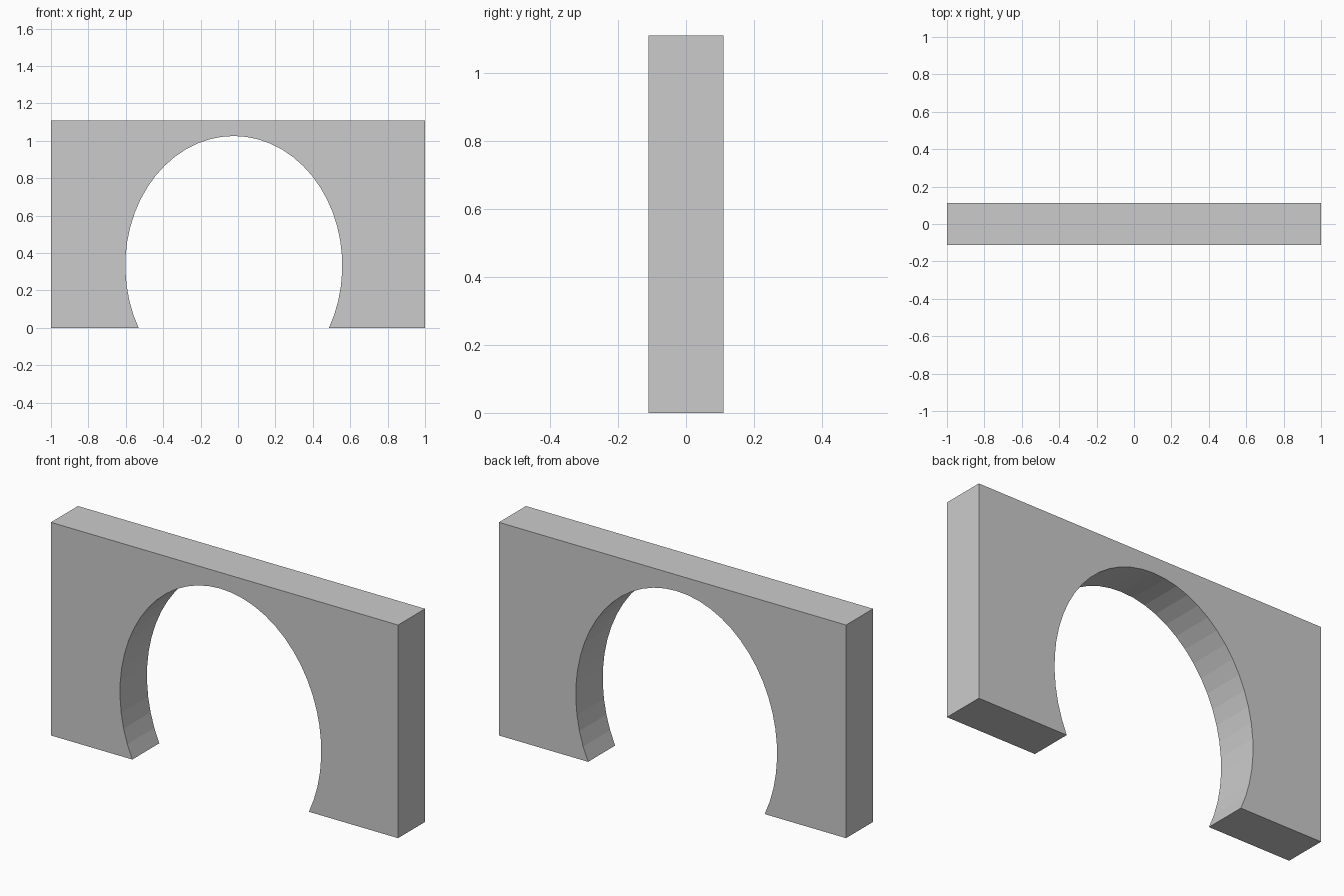
import bpy, bmesh, math

if "Cube" in bpy.data.objects:
    bpy.data.objects.remove(bpy.data.objects["Cube"])

HALF_W, HEIGHT, HALF_D = 1.0, 1.11, 0.111
CX, CZ, RX, RZ = -0.0225, 0.333, 0.58, 0.693   # elliptical opening
SEGMENTS = 36

# Wall outline: outer rectangle, then the arch from left foot to right foot
drop = math.asin(CZ / RZ)
outline = [(HALF_W, 0), (HALF_W, HEIGHT), (-HALF_W, HEIGHT), (-HALF_W, 0)]
for i in range(SEGMENTS + 1):
    a = math.pi + drop - (math.pi + 2 * drop) * i / SEGMENTS
    outline.append((CX + RX * math.cos(a), max(0, CZ + RZ * math.sin(a))))

# Extrude the outline through the wall thickness
bm = bmesh.new()
face = bm.faces.new([bm.verts.new((x, -HALF_D, z)) for x, z in outline])
result = bmesh.ops.extrude_face_region(bm, geom=[face], use_keep_orig=True)
moved = [v for v in result["geom"] if isinstance(v, bmesh.types.BMVert)]
bmesh.ops.translate(bm, verts=moved, vec=(0, 2 * HALF_D, 0))
bmesh.ops.recalc_face_normals(bm, faces=bm.faces)
caps = [f for f in bm.faces if len(f.verts) > 4]
bmesh.ops.triangulate(bm, faces=caps)

mesh = bpy.data.meshes.new("arch_wall")
bm.to_mesh(mesh)
bm.free()
wall = bpy.data.objects.new("arch_wall", mesh)
bpy.context.collection.objects.link(wall)
